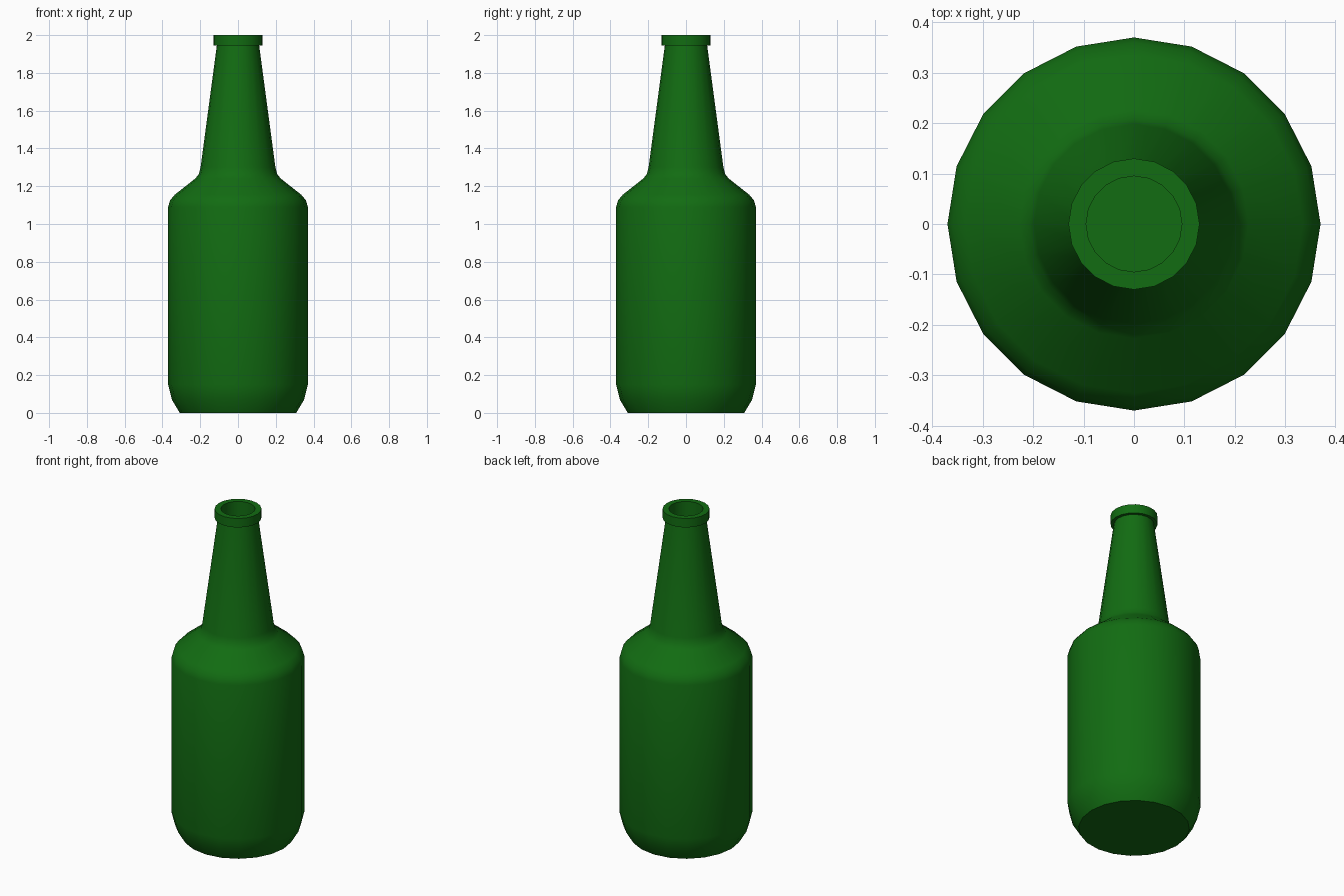
import bpy
import math

SIDES = 20

cube = bpy.data.objects.get("Cube")
if cube:
    bpy.data.objects.remove(cube, do_unlink=True)

glass = bpy.data.materials.new("bottle_green")
glass.use_nodes = True
green = (0.006, 0.15, 0.006, 1.0)
glass.diffuse_color = green
glass.node_tree.nodes["Principled BSDF"].inputs["Base Color"].default_value = green


def lathe(name, profile):
    """Revolve (radius, height) points about z and cap both ends."""
    verts, faces = [], []
    for radius, height in profile:
        for i in range(SIDES):
            a = math.tau * i / SIDES
            verts.append((radius * math.cos(a), radius * math.sin(a), height))
    for ring in range(len(profile) - 1):
        low, high = ring * SIDES, (ring + 1) * SIDES
        for i in range(SIDES):
            j = (i + 1) % SIDES
            faces.append((low + i, low + j, high + j, high + i))
    last = (len(profile) - 1) * SIDES
    faces.append(tuple(reversed(range(SIDES))))
    faces.append(tuple(range(last, last + SIDES)))
    mesh = bpy.data.meshes.new(name)
    mesh.from_pydata(verts, [], faces)
    mesh.materials.append(glass)
    obj = bpy.data.objects.new(name, mesh)
    bpy.context.collection.objects.link(obj)
    bpy.ops.object.select_all(action='DESELECT')
    obj.select_set(True)
    bpy.context.view_layer.objects.active = obj
    bpy.ops.object.shade_smooth_by_angle(angle=math.radians(35))
    return obj


base = [(0.308, 0), (0.35, 0.07), (0.37, 0.15)]
shoulder = [(0.37, 1.09), (0.36, 1.125), (0.335, 1.155), (0.227, 1.24), (0.207, 1.265)]
neck = [(0.198, 1.3), (0.112, 1.945)]
lip = [(0.13, 1.945), (0.13, 2.0)]
bore = [(0.095, 2.0), (0.095, 1.8)]  # open mouth running down into the neck

lathe("bottle", base + shoulder + neck + lip + bore)
